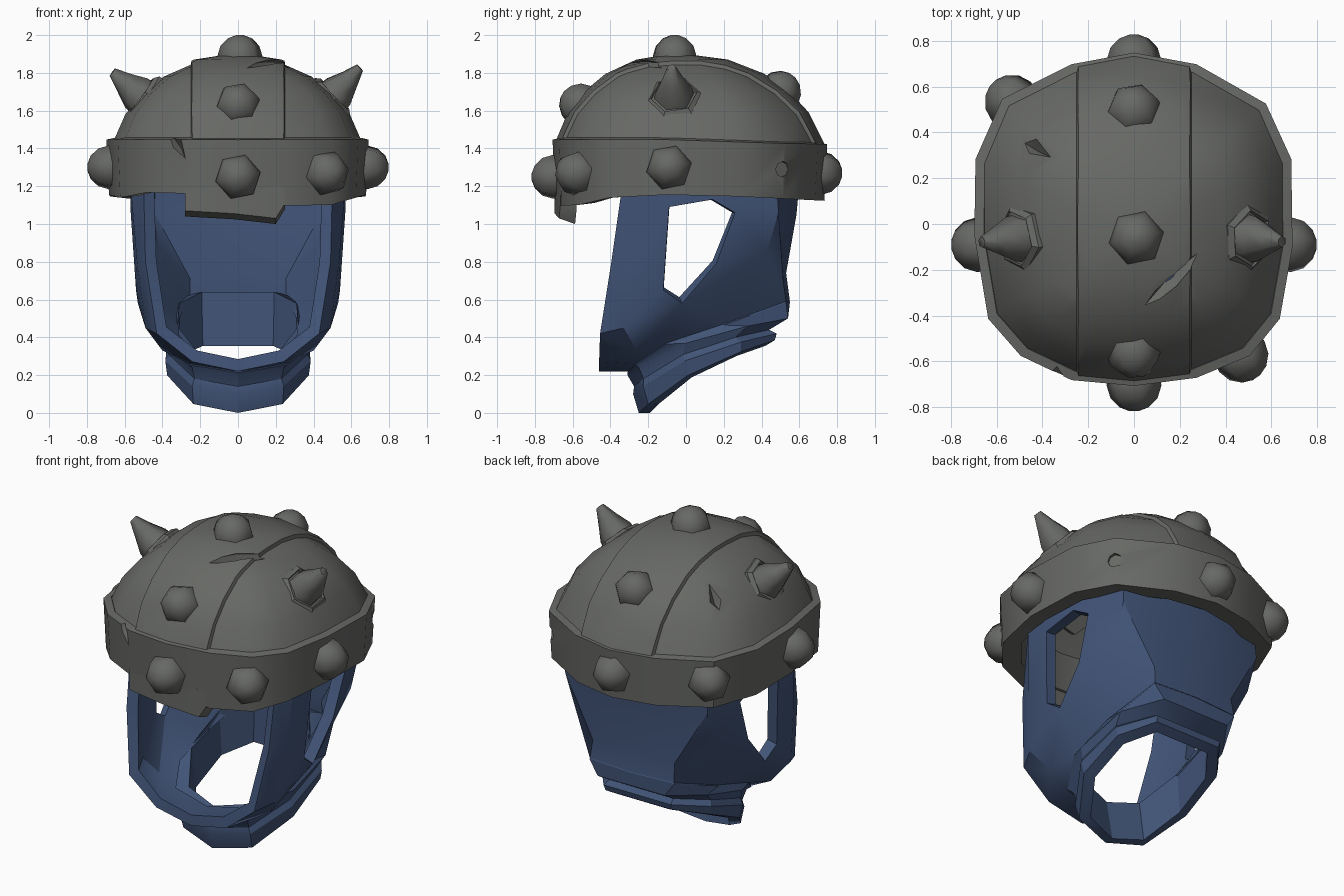
import bpy, bmesh, math
from mathutils import Vector

if "Cube" in bpy.data.objects:
    bpy.data.objects.remove(bpy.data.objects["Cube"])


def material(name, rgb):
    m = bpy.data.materials.new(name)
    m.diffuse_color = (*rgb, 1)
    m.use_nodes = True
    m.node_tree.nodes["Principled BSDF"].inputs["Base Color"].default_value = m.diffuse_color
    return m


IRON = material("weathered_iron", (0.135, 0.14, 0.13))
CLOTH = material("blue_cloth", (0.053, 0.088, 0.185))


def make(name, bm, mat):
    bmesh.ops.recalc_face_normals(bm, faces=bm.faces)
    me = bpy.data.meshes.new(name)
    bm.to_mesh(me)
    bm.free()
    me.materials.append(mat)
    ob = bpy.data.objects.new(name, me)
    bpy.context.collection.objects.link(ob)
    return ob


def finish(ob, angle=30):
    """Bake modifiers and smooth everything but the sharp edges."""
    dg = bpy.context.evaluated_depsgraph_get()
    me = bpy.data.meshes.new_from_object(ob.evaluated_get(dg))
    ob.modifiers.clear()
    ob.data = me
    bm = bmesh.new()
    bm.from_mesh(me)
    for f in bm.faces:
        f.smooth = True
    for e in bm.edges:
        e.smooth = e.calc_face_angle(4) < math.radians(angle)
    bm.to_mesh(me)
    bm.free()


def loft(bm, rings, closed=False):
    rows = [[bm.verts.new(p) for p in r] for r in rings]
    n = len(rows[0])
    pairs = list(zip(rows, rows[1:])) + ([(rows[-1], rows[0])] if closed else [])
    for a, b in pairs:
        for i in range(n):
            bm.faces.new((a[i], a[(i + 1) % n], b[(i + 1) % n], b[i]))
    return rows


# Plan outline shared by band and dome
PLAN = [(0, -.70), (.27, -.665), (.50, -.57), (.63, -.41), (.685, -.1), (.68, .28),
        (.57, .52), (.27, .69), (0, .74), (-.27, .69), (-.57, .54), (-.685, .28),
        (-.69, -.05), (-.63, -.41), (-.49, -.57), (-.27, -.675)]


def ring(s, z):
    return [(x * s, (y + .04) * s - .04, z(x, y) if callable(z) else z) for x, y in PLAN]


# Cutters for cracks and the empty rivet hole
def crack(a, b, width, depth):
    a, b = Vector(a), Vector(b)
    mid = a.lerp(b, .45)
    nor = (mid - Vector((0, 0, 1.15))).normalized()
    side = (b - a).cross(nor).normalized()
    bm = bmesh.new()
    for p in (a, b, mid + side * width, mid - side * width, mid + nor * depth, mid - nor * depth):
        bm.verts.new(p)
    bmesh.ops.convex_hull(bm, input=bm.verts)
    ob = make("crack_cutter", bm, IRON)
    ob.hide_render = True
    return ob


top_crack = crack((.0, -.41, 1.84), (.37, -.05, 1.85), .035, .055)
side_crack = crack((-.52, .38, 1.64), (-.36, .29, 1.76), .04, .055)
brow_crack = crack((-.40, -.645, 1.54), (-.26, -.73, 1.30), .045, .09)

bm = bmesh.new()
bmesh.ops.create_cone(bm, cap_ends=True, segments=8, radius1=.042, radius2=.042, depth=.1)
hole = make("rivet_hole_cutter", bm, IRON)
hole.location = (.60, .53, 1.29)
hole.rotation_euler = Vector((.8, .5, 0)).to_track_quat('Z', 'Y').to_euler()
hole.hide_render = True


def cut(ob, cutters):
    for c in cutters:
        m = ob.modifiers.new("cut", 'BOOLEAN')
        m.object, m.operation, m.solver = c, 'DIFFERENCE', 'EXACT'


# Dome with a raised central strip
bm = bmesh.new()
rows = loft(bm, [ring(.98, 1.40), ring(.865, 1.58), ring(.735, 1.69), ring(.57, 1.78),
                 ring(.33, 1.853)])
tip = bm.verts.new((0, -.05, 1.888))
for i in range(16):
    bm.faces.new((rows[-1][i], rows[-1][(i + 1) % 16], tip))
for sx in (-.25, .25):
    bmesh.ops.bisect_plane(bm, geom=bm.verts[:] + bm.edges[:] + bm.faces[:],
                           plane_co=(sx, 0, 0), plane_no=(1, 0, 0))
bmesh.ops.recalc_face_normals(bm, faces=bm.faces)
strip = [f for f in bm.faces if abs(f.calc_center_median().x) < .25]
bmesh.ops.inset_region(bm, faces=strip, thickness=.012, depth=.018, use_even_offset=True,
                       use_boundary=False)
dome = make("helmet_dome", bm, IRON)
s = dome.modifiers.new("thickness", 'SOLIDIFY')
s.thickness, s.offset = .06, -1
cut(dome, (top_crack, side_crack, brow_crack))

# Band around the rim
top = lambda x, y: 1.455 - .045 * max(0, y) - .03 * max(0, -y - .4) - .03 * max(0, abs(x) - .4)
low = lambda x, y: 1.155 - .05 * max(0, abs(y) - .1) - (.03 if x > .2 and y < -.5 else 0) \
    + (.035 if x < -.2 and y < -.5 else 0)
bm = bmesh.new()
loft(bm, [ring(.99, low), ring(1.01, top), ring(.95, lambda x, y: top(x, y) + .01),
          ring(.89, 1.38), ring(.84, lambda x, y: low(x, y) + .01)], closed=True)
band = make("helmet_band", bm, IRON)
cut(band, (brow_crack, hole))

# Broken plate hanging over the brow
bm = bmesh.new()
cols = []
for x, y, z in ((-.28, -.668, 1.07), (-.02, -.695, 1.055), (.20, -.672, 1.03), (.25, -.664, 1.11)):
    cols.append([(x, y, 1.2), (x, y, z), (x, y + .085, z - .03), (x, y + .085, 1.2)])
rows = loft(bm, cols)
for r in (rows[0], rows[-1]):
    bm.faces.new(r)
plate = make("brow_plate", bm, IRON)
for ob in (dome, band, plate):
    finish(ob, 38)


# Studs, spikes: six-sided turned shapes pointing along a direction
def turned(name, pos, direction, profile, bend=0.0, angle=30):
    d = Vector(direction).normalized()
    q = d.to_track_quat('Z', 'Y')
    bm = bmesh.new()
    rings = [[(r * math.cos(k * math.pi / 3 + .2), r * math.sin(k * math.pi / 3 + .2), h)
              for k in range(6)] for r, h in profile]
    rows = loft(bm, rings)
    bm.faces.new(rows[0])
    bm.faces.new(rows[-1])
    for v in bm.verts:
        lift = bend * max(0, v.co.z) ** 2
        v.co = q @ v.co + Vector(pos) + Vector((0, 0, lift))
    finish(make(name, bm, IRON), angle)


STUD = [(.115, -.05), (.122, .01), (.105, .065), (.065, .105), (.02, .122)]
for pos, d in [((0, -.695, 1.25), (0, -1, 0)), ((.465, -.57, 1.27), (.55, -.8, 0)),
               ((.675, -.09, 1.3), (1, 0, 0)), ((-.675, -.09, 1.3), (-1, 0, 0)),
               ((0, .705, 1.27), (0, 1, 0)), ((-.53, .53, 1.29), (-.7, .7, 0))]:
    turned("band_stud", pos, d, STUD, angle=60)
for pos, d in [((0, -.55, 1.625), (0, -.85, .5)), ((.01, -.06, 1.878), (0, 0, 1)),
               ((0, .49, 1.69), (0, .6, .8))]:
    turned("dome_stud", pos, d, STUD, angle=60)

for sx, tilt in ((1, .75), (-1, .58)):
    pos, d = (sx * .475, -.06, 1.645), (sx * .8, -.08, tilt)
    turned("spike_washer", pos, d, [(.155, -.06), (.15, .035), (.125, .055), (.11, .02)])
    turned("spike", pos, d, [(.112, 0), (.10, .08), (.06, .16), (.025, .235)], .4, 65)

# Cloth hood: right half of the shell, mirrored and thickened
P = [(.50, -.335, 1.22), (.49, -.395, .8), (.43, -.455, .42), (.24, -.46, .27), (0, -.46, .22),
     (.57, -.09, 1.22), (.57, -.09, 1.09), (.54, -.12, .65), (.53, -.02, .58), (.54, .16, .79),
     (.555, .26, 1.06), (.565, .14, 1.13), (.48, .48, 1.22), (.49, .49, 1.06), (.475, .43, .86),
     (0, .60, 1.22), (0, .585, 1.05), (0, .53, .74), (.28, .515, .70), (0, .55, .59),
     (.29, .53, .59), (.36, .20, .47), (.355, -.10, .37), (.26, -.27, .26), (0, -.31, .22),
     (.40, -.26, .33), (.57, .14, 1.22),
     (.57, -.25, 1.22), (.535, -.29, .8), (.49, -.33, .45)]
FRONT = [(0, 27, 28, 1), (1, 28, 29, 2), (2, 29, 25, 3), (3, 25, 23), (3, 23, 24, 4),
         (27, 5, 6, 28), (28, 6, 7, 29), (29, 7, 8, 25),
         (5, 26, 11, 6), (25, 8, 22), (25, 22, 23)]
BACK = [(26, 12, 10, 11), (12, 13, 10), (10, 13, 14, 9), (8, 9, 14), (8, 14, 21, 22),
        (14, 18, 20, 21), (12, 15, 16, 13), (13, 16, 17, 18), (13, 18, 14), (18, 17, 19, 20)]
bm = bmesh.new()
for sx in (1, -1):
    vs = [bm.verts.new((x * sx, y, z)) for x, y, z in P]
    for f in FRONT + BACK:
        bm.faces.new([vs[i] for i in f])
bmesh.ops.remove_doubles(bm, verts=bm.verts, dist=.001)
hood = make("hood", bm, CLOTH)
s = hood.modifiers.new("thickness", 'SOLIDIFY')
s.thickness, s.offset = .065, -1
finish(hood, 27)


# Two-layer flared collar around the slanted neck opening, joined to the hood hem
def mirrored(half):
    return half + [(-x, y, z) for x, y, z in half[-2:0:-1]]


def neck(fy, fz, by, bz, w):
    half = [(0, 0, 0), (.63, .07, .02), (1, .36, .06), (.97, .75, .035), (.6, 1, 0), (0, 1, 0)]
    return mirrored([(x * w, fy + (by - fy) * t, fz + (bz - fz) * t + h) for x, t, h in half])


hem = [P[i] for i in (24, 23, 22, 21, 20, 19)]
bm = bmesh.new()
loft(bm, [mirrored([(x * .96, y * .96, z + .03) for x, y, z in hem]),
          mirrored([(x * 1.01, y, z - .005) for x, y, z in hem]),
          neck(-.31, .20, .54, .50, .385),
          neck(-.275, .14, .44, .44, .365), neck(-.28, .10, .48, .42, .385),
          neck(-.25, 0, .47, .385, .375), neck(-.19, 0, .42, .355, .31),
          neck(-.24, .26, .43, .64, .32)], closed=True)
finish(make("collar", bm, CLOTH), 27)

# Remove the used cutters
for c in (top_crack, side_crack, brow_crack, hole):
    bpy.data.objects.remove(c)
